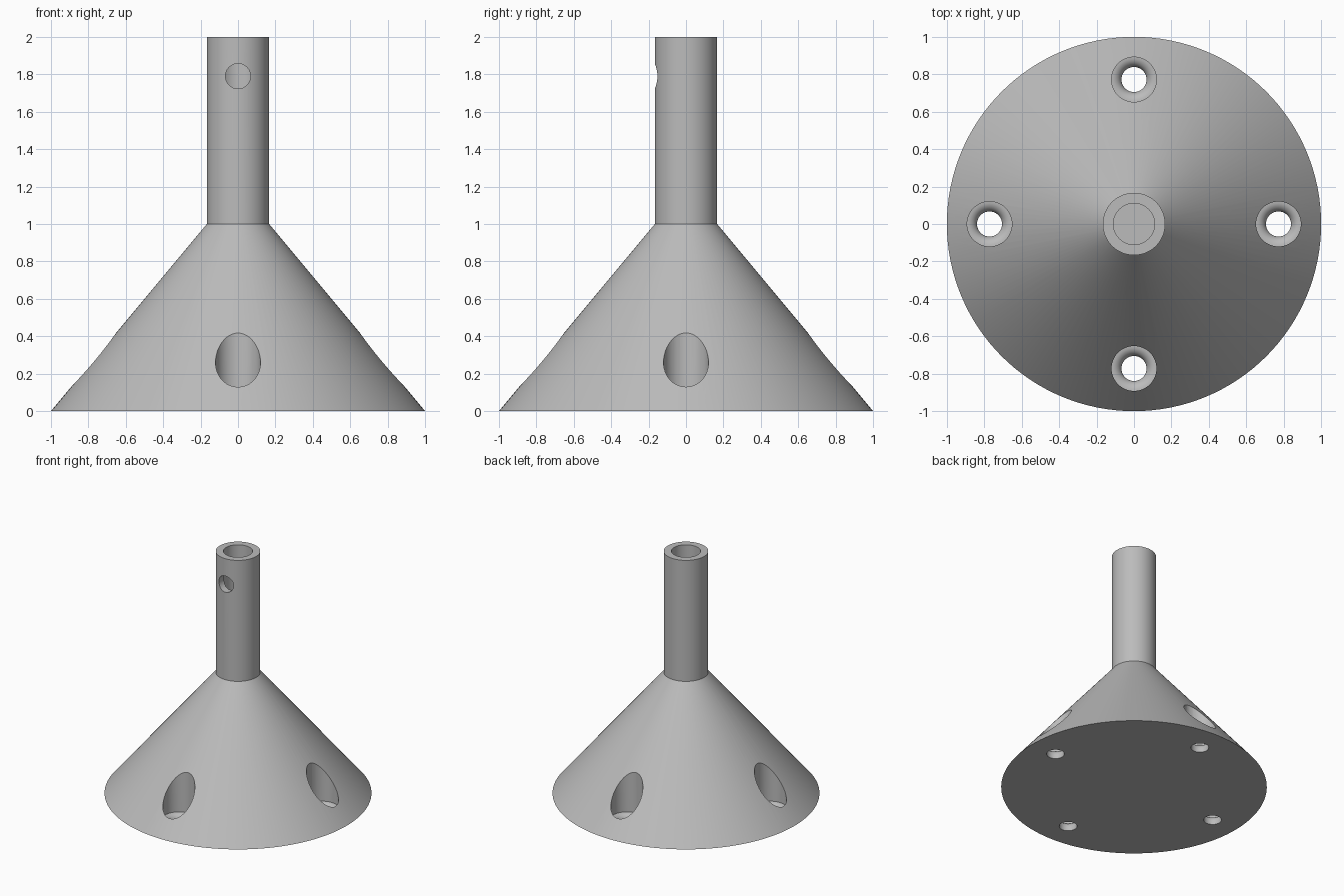
import bpy, bmesh, math
from mathutils import Matrix

cube = bpy.data.objects.get("Cube")
if cube:
    bpy.data.objects.remove(cube, do_unlink=True)

grey = bpy.data.materials.new("plain grey")
grey.use_nodes = True
colour = (0.5, 0.5, 0.5, 1)
grey.diffuse_color = colour
grey.node_tree.nodes["Principled BSDF"].inputs["Base Color"].default_value = colour


def lathe(name, profile, sides, matrix=Matrix()):
    """Closed solid of revolution from (radius, height) points, bottom to top."""
    bm = bmesh.new()
    rings = []
    for r, z in profile:
        rings.append([bm.verts.new((r * math.cos(a), r * math.sin(a), z))
                      for a in (2 * math.pi * i / sides for i in range(sides))])
    for low, high in zip(rings, rings[1:]):
        for i in range(sides):
            j = (i + 1) % sides
            bm.faces.new((low[i], low[j], high[j], high[i]))
    bm.faces.new(rings[0][::-1])
    bm.faces.new(rings[-1])
    bm.transform(matrix)
    mesh = bpy.data.meshes.new(name)
    bm.to_mesh(mesh)
    bm.free()
    mesh.materials.append(grey)
    obj = bpy.data.objects.new(name, mesh)
    bpy.context.collection.objects.link(obj)
    return obj


# Conical base with a round stem
SHAFT = 1 / 6
stand = lathe("conical_stand", [(1, 0), (SHAFT, 1), (SHAFT, 2)], 128)

# Stem bore and the set screw hole in its front wall
cutters = [lathe("stem_bore", [(0.11, 1), (0.11, 2.1)], 64)]
to_front = Matrix.Translation((0, 0, 1.79)) @ Matrix.Rotation(math.pi / 2, 4, "X")
cutters.append(lathe("set_screw_hole", [(0.067, 0), (0.067, 0.3)], 48, to_front))

# Four counterbored mounting holes, each floor rounded into its screw hole
WIDE, NARROW, FLOOR = 0.12, 0.067, 0.083
bend = WIDE - NARROW
profile = [(NARROW, -0.1)]
for step in range(9):
    t = math.pi / 2 * step / 8
    profile.append((WIDE - bend * math.cos(t), FLOOR - bend + bend * math.sin(t)))
profile.append((WIDE, 0.8))
for k in range(4):
    place = Matrix.Rotation(k * math.pi / 2, 4, "Z") @ Matrix.Translation((0.772, 0, 0))
    cutters.append(lathe("mounting_hole", profile, 48, place))

# Cut the holes, then discard the cutters
bpy.context.view_layer.objects.active = stand
stand.select_set(True)
for cutter in cutters:
    cutter.hide_render = True
    mod = stand.modifiers.new(cutter.name, "BOOLEAN")
    mod.operation = "DIFFERENCE"
    mod.solver = "EXACT"
    mod.object = cutter
    bpy.ops.object.modifier_apply(modifier=mod.name)
    bpy.data.objects.remove(cutter, do_unlink=True)

bpy.ops.object.shade_smooth_by_angle(angle=math.radians(30))
